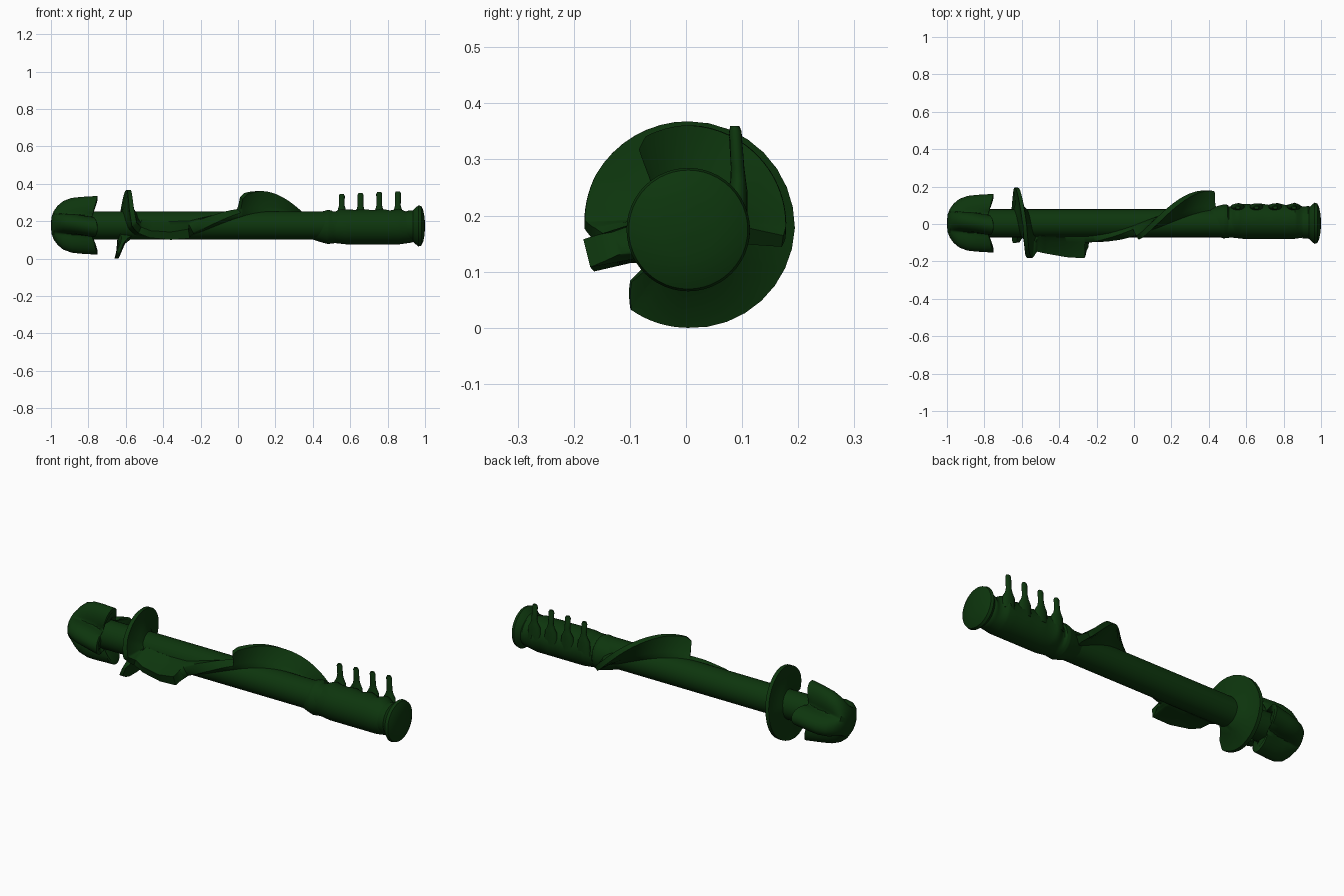
import bpy, bmesh
from math import sin, cos, radians, pi, hypot
from mathutils import Vector

if "Cube" in bpy.data.objects:
    bpy.data.objects.remove(bpy.data.objects["Cube"])

CY, CZ = 0.004, 0.178
mat = bpy.data.materials.new("dark_green")
mat.diffuse_color = (0.004, 0.036, 0.004, 1)
mat.use_nodes = True
mat.node_tree.nodes["Principled BSDF"].inputs["Base Color"].default_value = mat.diffuse_color


def finish(name, bm, angle=40):
    bmesh.ops.recalc_face_normals(bm, faces=bm.faces)
    me = bpy.data.meshes.new(name)
    bm.to_mesh(me)
    bm.free()
    ob = bpy.data.objects.new(name, me)
    bpy.context.collection.objects.link(ob)
    me.materials.append(mat)
    bpy.ops.object.select_all(action='DESELECT')
    ob.select_set(True)
    bpy.context.view_layer.objects.active = ob
    bpy.ops.object.shade_smooth_by_angle(angle=radians(angle))
    return ob


def loft(name, rings, angle=40):
    """Skin a list of closed rings and cap both ends."""
    bm = bmesh.new()
    vs = [[bm.verts.new(p) for p in ring] for ring in rings]
    n = len(vs[0])
    for a, b in zip(vs, vs[1:]):
        for i in range(n):
            j = (i + 1) % n
            bm.faces.new((a[i], a[j], b[j], b[i]))
    bm.faces.new(vs[0])
    bm.faces.new(vs[-1])
    return finish(name, bm, angle)


def polar(x, r, t, cy=CY, cz=CZ):
    return Vector((x, cy + r * cos(t), cz + r * sin(t)))


def lathe(name, profile, cy=CY, cz=CZ, n=48):
    return loft(name, [[polar(x, r, 2 * pi * i / n, cy, cz) for i in range(n)]
                       for x, r in profile])


def sample(keys, per):
    """Linear subdivision of key points."""
    out = []
    for a, b in zip(keys, keys[1:]):
        out += [tuple(p + (q - p) * k / per for p, q in zip(a, b)) for k in range(per)]
    return out + [keys[-1]]


# Straight shaft
lathe("shaft", [(-0.93, 0.072), (-0.86, 0.075), (0.6, 0.075)])

# End knob
lathe("end_knob", [(0.90, 0.08), (0.935, 0.083), (0.95, 0.098), (0.965, 0.11),
                   (0.98, 0.106), (0.99, 0.085), (0.997, 0.05), (1.0, 0.01)], cz=0.175)

# Grip: smooth underneath, scalloped towards the back and top
body = sample([(0.38, 0.06), (0.42, 0.074), (0.45, 0.083), (0.48, 0.091), (0.52, 0.086),
               (0.58, 0.093), (0.86, 0.093), (0.93, 0.083), (0.96, 0.07)], 6)
rings = []
for x, r in body:
    ring = []
    for i in range(48):
        t = 2 * pi * i / 48
        w = max(0, cos(t - radians(35))) if 0.5 < x < 0.92 else 0
        ring.append(polar(x, r + 0.009 * w * cos(2 * pi * (x - 0.555) / 0.1), t, 0.014, 0.169))
    rings.append(ring)
loft("grip", rings)

# Four upright pins along the back of the grip
for i in range(4):
    x0, top = 0.555 + i * 0.1, 0.345 + i * 0.005
    rings = []
    for z, y, hx, hy in ((0.17, 0.09, 0.04, 0.02), (0.24, 0.092, 0.034, 0.018),
                         (0.262, 0.093, 0.021, 0.014), (0.285, 0.092, 0.015, 0.012),
                         (top - 0.01, 0.088, 0.016, 0.011), (top, 0.087, 0.011, 0.008)):
        rings.append([Vector((x0 + hx * cos(k * pi / 8), y + hy * sin(k * pi / 8), z))
                      for k in range(16)])
    loft("grip_pin_%d" % (i + 1), rings)

# Spiral flight: collar turn, front fin, low ridge, rear fin
# (x, degrees, radius, tip half width, root half width, axial lean of the tip)
keys = [(-0.60, -137, 0.14, 0.008, 0.03, -0.02), (-0.605, -125, 0.178, 0.01, 0.03, -0.035),
        (-0.61, -90, 0.178, 0.01, 0.034, -0.04), (-0.61, 0, 0.19, 0.01, 0.034, -0.02),
        (-0.585, 90, 0.19, 0.01, 0.034, 0.0), (-0.57, 150, 0.19, 0.012, 0.034, 0.0),
        (-0.555, 178, 0.185, 0.015, 0.036, 0.0), (-0.525, 190, 0.152, 0.018, 0.05, 0.0),
        (-0.47, 197, 0.165, 0.02, 0.05, 0.0), (-0.36, 198, 0.185, 0.022, 0.045, 0.0),
        (-0.262, 194, 0.188, 0.026, 0.042, 0.0), (-0.25, 191, 0.105, 0.022, 0.04, 0.0),
        (-0.12, 157, 0.095, 0.018, 0.032, 0.0), (0.005, 122, 0.092, 0.016, 0.03, 0.0),
        (0.018, 118, 0.165, 0.014, 0.03, 0.0), (0.04, 111, 0.18, 0.014, 0.03, 0.0),
        (0.12, 87, 0.183, 0.014, 0.03, 0.0), (0.28, 38, 0.178, 0.014, 0.03, 0.0),
        (0.41, -3, 0.174, 0.014, 0.03, 0.0), (0.425, -8, 0.17, 0.012, 0.03, 0.0)]
path = sample(keys, 8)
rings = []
for i, (x, d, r, h, root, lean) in enumerate(path):
    a, b = path[max(i - 5, 0)], path[min(i + 5, len(path) - 1)]
    tx, ts = b[0] - a[0], radians(b[1] - a[1]) * 0.11
    length = hypot(tx, ts)
    nx, ns = -ts / length, tx / length
    t = radians(d)
    mid = h + (root - h) * 0.35
    ring = []
    for rad, w, q in ((0.05, -root, 0), (0.076, -root, 0), (0.1, -mid, 0.35), (r, -h, 1),
                      (r, h, 1), (0.1, mid, 0.35), (0.076, root, 0), (0.05, root, 0)):
        rad = min(rad, r)
        ring.append(polar(x + nx * w + lean * q, rad, t + ns * w / max(rad, 0.07)))
    rings.append(ring)
loft("spiral_flight", rings, 50)

# Rounded cutting head with four swept lobes
prof = [(-1.0, 0.012), (-0.997, 0.045), (-0.985, 0.077), (-0.965, 0.106), (-0.935, 0.131),
        (-0.89, 0.147), (-0.84, 0.152), (-0.79, 0.155), (-0.752, 0.158), (-0.75, 0.14),
        (-0.775, 0.1), (-0.79, 0.05)]
rings = []
N = 96
for x, r in prof:
    ring = []
    low = min(r, 0.075)
    for i in range(N):
        t = 2 * pi * i / N
        w = (0.5 + 0.5 * cos(4 * (t - (x + 0.82) * 1.6))) ** 0.7
        dx = -0.03 * (1 - w) if x > -0.8 else 0.0
        ring.append(polar(x + dx, low + (r - low) * w, t))
    rings.append(ring)
loft("cutting_head", rings, 45)
